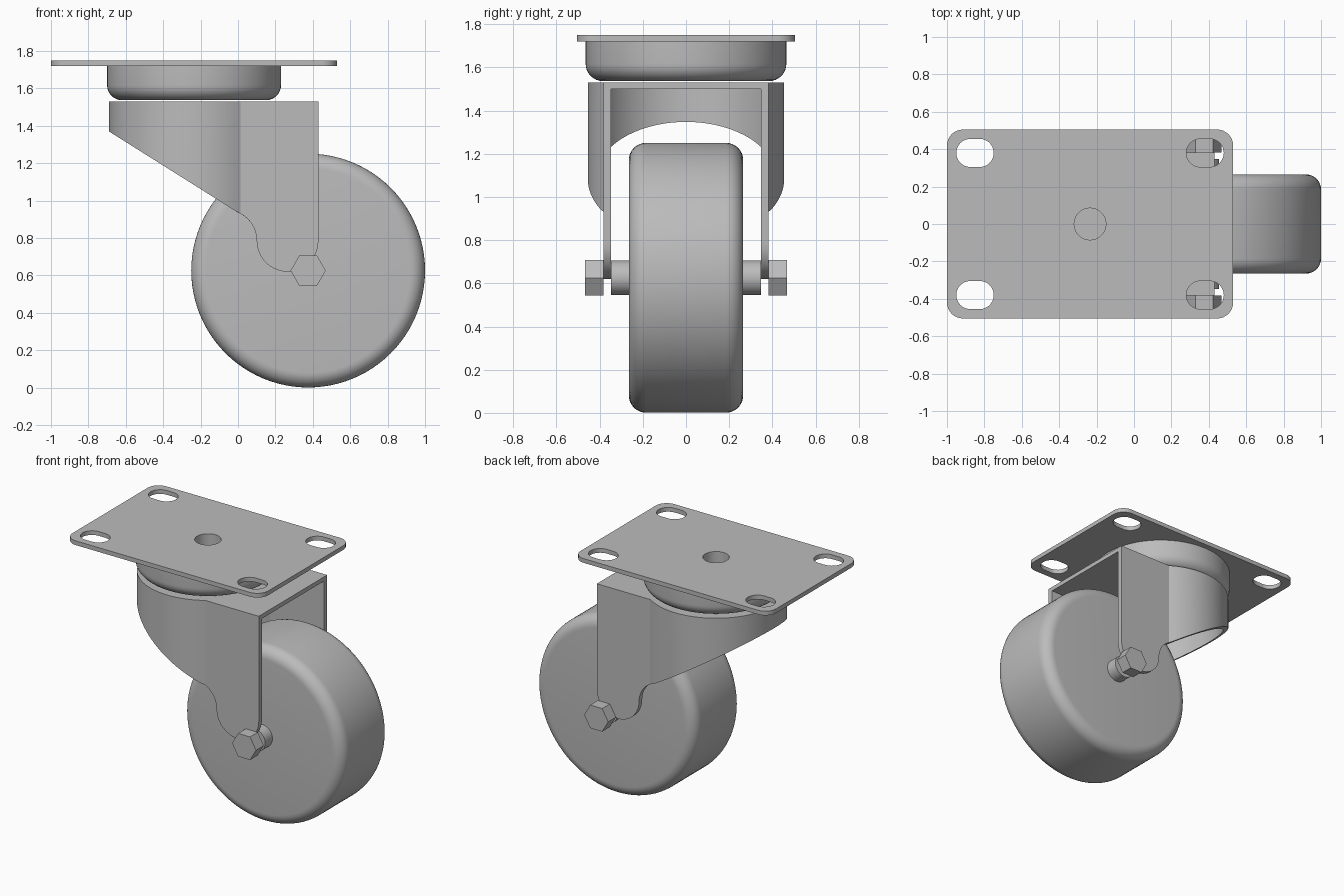
import bpy, bmesh, math
from math import sin, cos, pi, sqrt
from mathutils import Matrix

cube = bpy.data.objects.get("Cube")
if cube:
    bpy.data.objects.remove(cube, do_unlink=True)

steel = bpy.data.materials.new("grey_steel")
GREY = (0.5, 0.5, 0.5, 1)
steel.use_nodes = True
steel.diffuse_color = GREY
steel.node_tree.nodes["Principled BSDF"].inputs["Base Color"].default_value = GREY

SWIVEL_X = -0.235
AXLE = (0.375, 0, 0.626)
TOP = 1.53


def finish(bm, name, angle=35):
    bmesh.ops.remove_doubles(bm, verts=bm.verts, dist=1e-5)
    bmesh.ops.recalc_face_normals(bm, faces=bm.faces)
    mesh = bpy.data.meshes.new(name)
    bm.to_mesh(mesh)
    bm.free()
    mesh.materials.append(steel)
    ob = bpy.data.objects.new(name, mesh)
    bpy.context.collection.objects.link(ob)
    bpy.ops.object.select_all(action='DESELECT')
    ob.select_set(True)
    bpy.context.view_layer.objects.active = ob
    bpy.ops.object.shade_smooth_by_angle(angle=math.radians(angle))
    return ob


def arc(cx, cy, r, a0, a1, n):
    return [(cx + r * cos(a0 + (a1 - a0) * i / n),
             cy + r * sin(a0 + (a1 - a0) * i / n)) for i in range(n + 1)]


def rounded_rect(cx, cy, hx, hy, r, n=8):
    pts = []
    for k, (sx, sy) in enumerate([(1, 1), (-1, 1), (-1, -1), (1, -1)]):
        pts += arc(cx + sx * (hx - r), cy + sy * (hy - r), r,
                   k * pi / 2, (k + 1) * pi / 2, n)
    return pts


def slab(name, loops, z0, z1):
    """Extruded flat sheet; the first loop is the outline, the others are holes."""
    bm = bmesh.new()
    for pts in loops:
        vs = [bm.verts.new((x, y, z0)) for x, y in pts]
        for i in range(len(vs)):
            bm.edges.new((vs[i - 1], vs[i]))
    bmesh.ops.remove_doubles(bm, verts=bm.verts, dist=1e-5)
    bmesh.ops.triangle_fill(bm, edges=bm.edges[:], use_beauty=True)
    ext = bmesh.ops.extrude_face_region(bm, geom=bm.faces[:])
    moved = [g for g in ext["geom"] if isinstance(g, bmesh.types.BMVert)]
    bmesh.ops.translate(bm, verts=moved, vec=(0, 0, z1 - z0))
    return finish(bm, name)


def lathe(name, profile, matrix, steps=72, closed=False):
    """Turn (radius, height) points around the local z axis."""
    bm = bmesh.new()
    vs = [bm.verts.new((r, 0, z)) for r, z in profile]
    edges = [bm.edges.new(p) for p in zip(vs, vs[1:])]
    if closed:
        edges.append(bm.edges.new((vs[-1], vs[0])))
    bmesh.ops.spin(bm, geom=vs + edges, cent=(0, 0, 0), axis=(0, 0, 1),
                   angle=2 * pi, steps=steps, use_duplicate=False)
    bmesh.ops.transform(bm, matrix=matrix, verts=bm.verts)
    return finish(bm, name)


# Mounting plate with four slots and a centre hole
slots = [rounded_rect(x, y, 0.1, 0.075, 0.0745)
         for x in (-0.85, 0.38) for y in (-0.38, 0.38)]
hole = arc(SWIVEL_X, 0, 0.085, 0, 2 * pi, 36)[:-1]
slab("mounting_plate",
     [rounded_rect(-0.235, 0, 0.765, 0.505, 0.085)] + slots + [hole], 1.72, 1.75)

# Swivel bearing cup with a rounded lower rim
cup = [(0.085, 1.72), (0.465, 1.72)]
cup += arc(0.385, 1.617, 0.08, 0, -pi / 2, 8) + [(0.085, 1.537)]
lathe("swivel_bearing", cup, Matrix.Translation((SWIVEL_X, 0, 0)), closed=True)


# Fork: a bent wall whose lower edge follows the side outline
def lower_edge(x):
    if x <= 0.01:
        return 1.37 - (x + 0.69) * 0.629
    if x <= 0.1:
        return 0.785 + sqrt(max(0, 0.165 ** 2 - (x + 0.065) ** 2))
    return 0.785 - sqrt(max(0, 0.165 ** 2 - (x - 0.265) ** 2))


def fork_path(radius, half_width):
    a = math.asin(half_width / radius)
    bend = arc(SWIVEL_X, 0, radius, a, 2 * pi - a, 56)
    start = bend[0][0]
    xs = [start + (0.1 - start) * sin(i / 8 * pi / 2) for i in range(1, 9)]
    xs += [0.265 - 0.165 * cos(i / 20 * pi) for i in range(1, 21)]
    side = [(x, half_width) for x in xs]
    return side[::-1] + bend + [(x, -y) for x, y in side]


outer, inner = fork_path(0.455, 0.382), fork_path(0.42, 0.347)
bm = bmesh.new()
rings = []
for (ox, oy), (ix, iy) in zip(outer, inner):
    rings.append([bm.verts.new(p) for p in (
        (ox, oy, TOP), (ox, oy, lower_edge(ox)),
        (ix, iy, lower_edge(ix)), (ix, iy, TOP))])
for a, b in zip(rings, rings[1:]):
    for k in range(4):
        bm.faces.new((a[k - 1], a[k], b[k], b[k - 1]))
bm.faces.new(rings[0])
bm.faces.new(rings[-1])
finish(bm, "fork_wall", 28)
slab("fork_top", [inner], 1.5, TOP)

# Wheel with rounded shoulders
side_on = Matrix.Translation(AXLE) @ Matrix.Rotation(pi / 2, 4, 'X')
tyre = [(0, -0.265)] + arc(0.545, -0.185, 0.08, -pi / 2, 0, 8)
tyre += arc(0.545, 0.185, 0.08, 0, pi / 2, 8) + [(0, 0.265)]
lathe("wheel", tyre, side_on, 96)

# Axle spacers and hexagonal bolt heads on both sides
for label, s in (("left", 1), ("right", -1)):
    for name, r, y0, y1, n in (("axle_spacer", 0.08, 0.26, 0.347, 40),
                               ("bolt_head", 0.094, 0.382, 0.468, 6)):
        bm = bmesh.new()
        place = Matrix.Translation((AXLE[0], s * (y0 + y1) / 2, AXLE[2]))
        turn = Matrix.Rotation(pi / 2, 4, 'X')
        if n == 6:
            turn = turn @ Matrix.Rotation(pi / 2, 4, 'Z')
        bmesh.ops.create_cone(bm, cap_ends=True, segments=n, radius1=r,
                              radius2=r, depth=y1 - y0, matrix=place @ turn)
        # the hexagon rests with flats at top and bottom
        finish(bm, name + "_" + ("back" if s > 0 else "front"))
